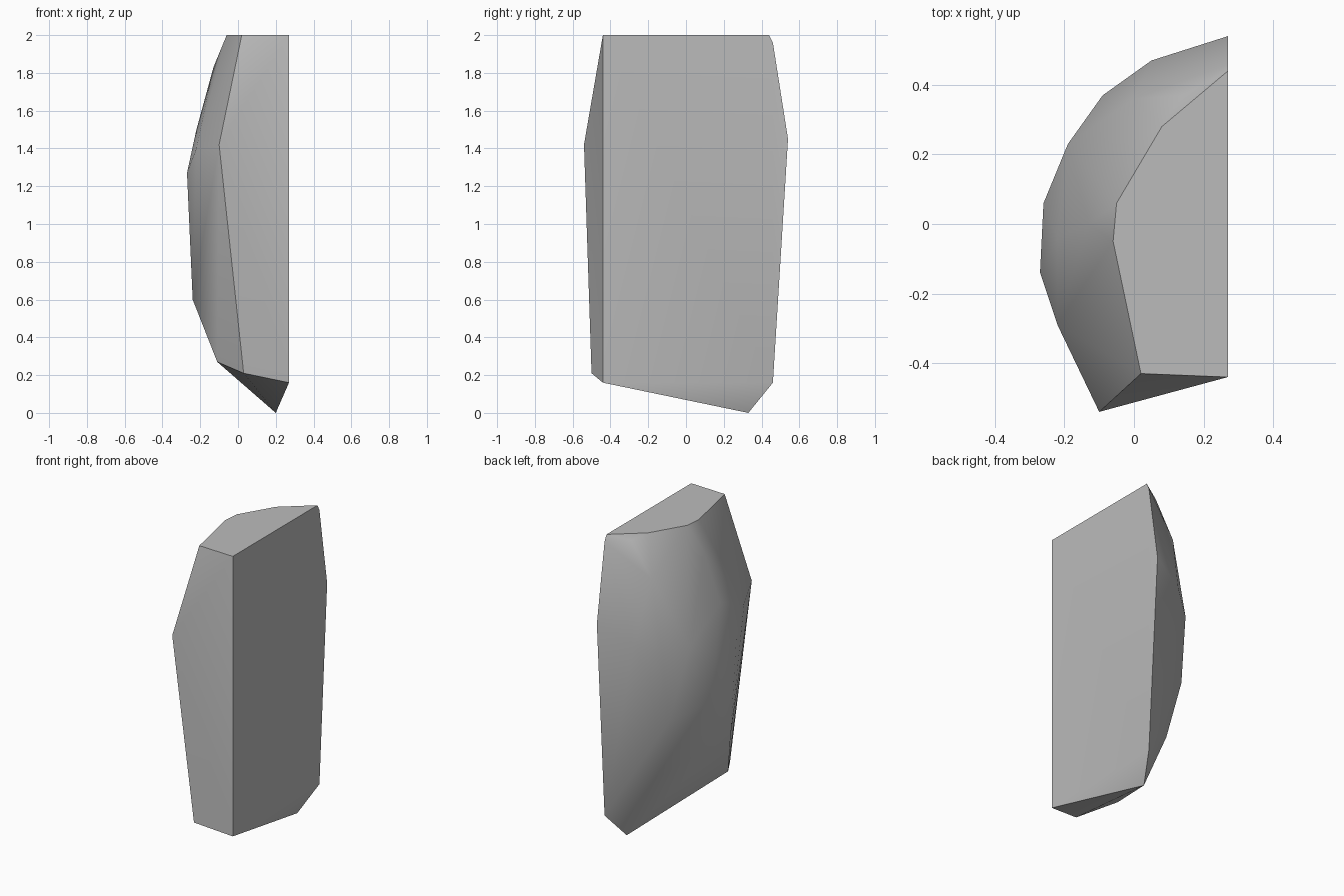
import bpy
import bmesh
import math

cube = bpy.data.objects.get("Cube")
if cube:
    bpy.data.objects.remove(cube, do_unlink=True)

# One plain stone colour
stone = bpy.data.materials.new("grey stone")
stone.use_nodes = True
grey = (0.5, 0.5, 0.5, 1)
stone.diffuse_color = grey
stone.node_tree.nodes["Principled BSDF"].inputs["Base Color"].default_value = grey

# Flat split side of the shard, with the slanting foot
split_side = [
    (.27, -.44, 2), (.27, .44, 2), (.27, .46, 1.96), (.27, .54, 1.45),
    (.27, .46, .16), (.27, -.44, .16), (.2, .33, 0),
]

# Rim of the level crown
crown = [
    (.02, -.43, 2), (-.06, -.05, 2), (-.05, .06, 2), (.08, .28, 2),
    (.14, .37, 1.97),
]

# Rounded flank: shoulder, girdle and lower taper
shoulder = [(-.13, 0, 1.83), (-.22, -.04, 1.5), (0, .36, 1.75)]
girdle = [
    (-.1, -.54, 1.42), (-.22, -.29, 1.4), (-.27, -.14, 1.27),
    (-.26, .06, 1.2), (-.19, .23, 1.3), (-.09, .37, 1.25), (.05, .47, 1.35),
]
taper = [
    (-.24, -.12, .6), (-.24, .1, .9), (-.1, .32, .82), (0, .3, .42),
    (.1, .33, .27), (-.11, -.28, .27), (.03, -.5, .21),
]


def build_shard(name, points, material):
    """Wrap a faceted solid round the corner points of a broken rock."""
    bm = bmesh.new()
    for point in points:
        bm.verts.new(point)
    hull = bmesh.ops.convex_hull(bm, input=bm.verts[:])
    unused = {v for v in hull["geom_interior"] + hull["geom_unused"]
              if isinstance(v, bmesh.types.BMVert) and not v.link_faces}
    bmesh.ops.delete(bm, geom=list(unused), context='VERTS')
    # Merge the nearly level triangles into broad facets
    bmesh.ops.dissolve_limit(bm, angle_limit=math.radians(2),
                             verts=bm.verts[:], edges=bm.edges[:])
    bmesh.ops.recalc_face_normals(bm, faces=bm.faces[:])
    mesh = bpy.data.meshes.new(name)
    bm.to_mesh(mesh)
    bm.free()
    mesh.materials.append(material)
    shard = bpy.data.objects.new(name, mesh)
    bpy.context.collection.objects.link(shard)
    return shard


rock = build_shard("rock_shard", split_side + crown + shoulder + girdle + taper,
                   stone)

# Soft flank, crisp broken edges
bpy.ops.object.select_all(action='DESELECT')
rock.select_set(True)
bpy.context.view_layer.objects.active = rock
bpy.ops.object.shade_smooth_by_angle(angle=math.radians(35))
